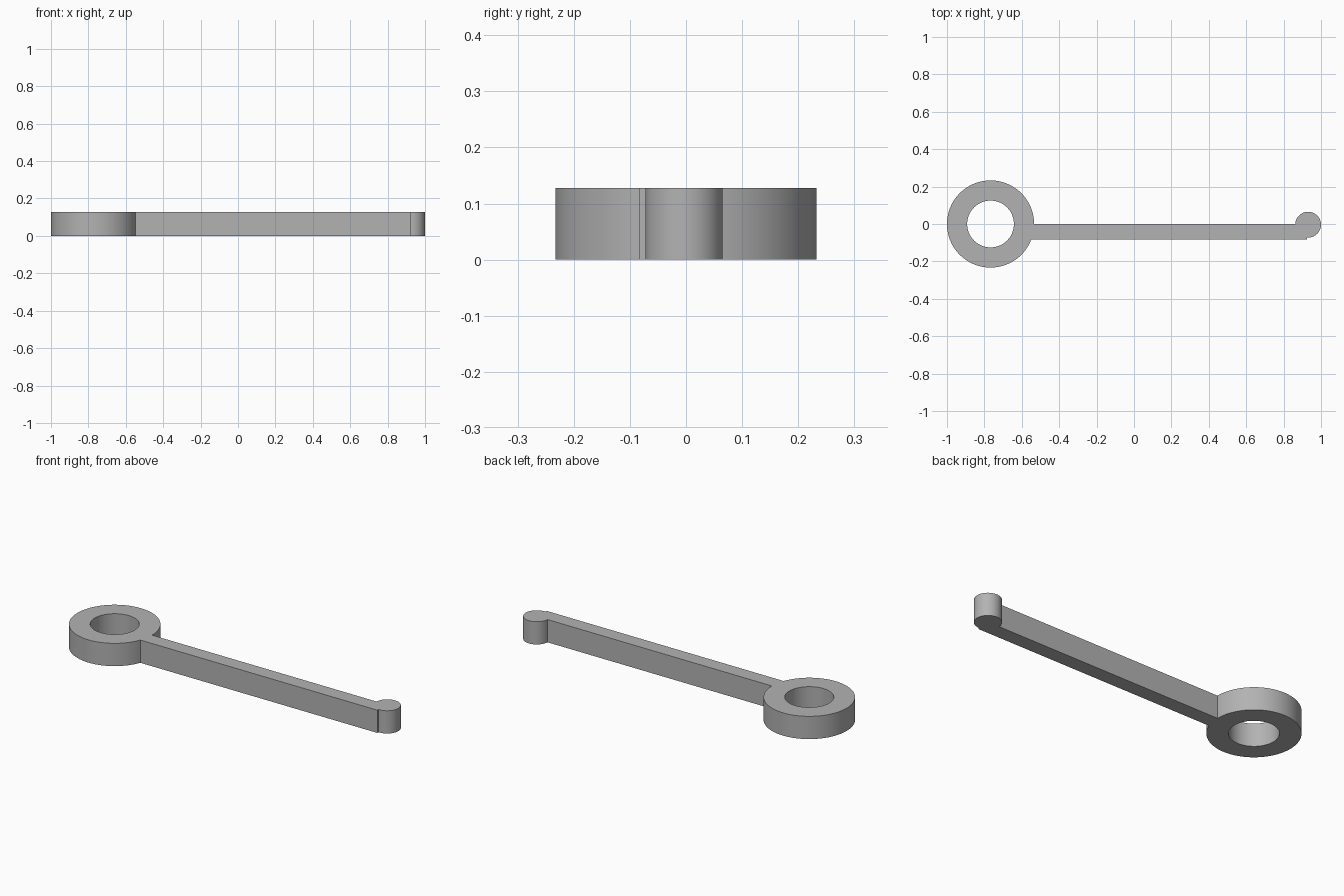
import bpy
import bmesh
from math import asin, acos, cos, sin, pi, tau
from mathutils import Vector

HEIGHT = 0.128
RING, RING_R, HOLE_R = Vector((-0.767, 0)), 0.233, 0.125
TIP, TIP_R = Vector((0.931, -0.0035)), 0.069
BAR_FRONT, BAR_BACK, BAR_END = -0.083, 0.0, 0.925

old = bpy.data.objects.get("Cube")
if old:
    bpy.data.objects.remove(old)


def arc(centre, radius, start, end, steps):
    """Points along an arc, both ends included."""
    angles = [start + (end - start) * i / steps for i in range(steps + 1)]
    return [centre + radius * Vector((cos(a), sin(a))) for a in angles]


def add_loop(bm, points):
    verts = [bm.verts.new((p.x, p.y, 0)) for p in points]
    return [bm.edges.new((v, verts[i - 1])) for i, v in enumerate(verts)]


# Outline: ring, straight bar and rounded tip
ring_arc = arc(RING, RING_R, asin(BAR_BACK / RING_R),
               tau + asin(BAR_FRONT / RING_R), 90)
tip_arc = arc(TIP, TIP_R, -acos((BAR_END - TIP.x) / TIP_R),
              pi - asin((BAR_BACK - TIP.y) / TIP_R), 48)
outline = ring_arc + [Vector((BAR_END, BAR_FRONT))] + tip_arc
hole = arc(RING, HOLE_R, 0, tau, 72)[:-1]

# Fill the outline around the hole and extrude it to full height
bm = bmesh.new()
edges = add_loop(bm, outline) + add_loop(bm, hole)
bmesh.ops.triangle_fill(bm, edges=edges, use_beauty=True, normal=(0, 0, 1))
solid = bmesh.ops.extrude_face_region(bm, geom=bm.faces[:], use_keep_orig=True)
top = [g for g in solid["geom"] if isinstance(g, bmesh.types.BMVert)]
bmesh.ops.translate(bm, verts=top, vec=(0, 0, HEIGHT))
bmesh.ops.recalc_face_normals(bm, faces=bm.faces[:])
mesh = bpy.data.meshes.new("ring_lever")
bm.to_mesh(mesh)
bm.free()

# Plain grey material
grey = bpy.data.materials.new("plain_grey")
grey.use_nodes = True
colour = (0.45, 0.45, 0.45, 1)
grey.diffuse_color = colour
grey.node_tree.nodes["Principled BSDF"].inputs["Base Color"].default_value = colour
mesh.materials.append(grey)

lever = bpy.data.objects.new("ring_lever", mesh)
bpy.context.collection.objects.link(lever)

# Smooth round walls, sharp rims
bpy.ops.object.select_all(action="DESELECT")
lever.select_set(True)
bpy.context.view_layer.objects.active = lever
bpy.ops.object.shade_smooth_by_angle(angle=pi / 6)
